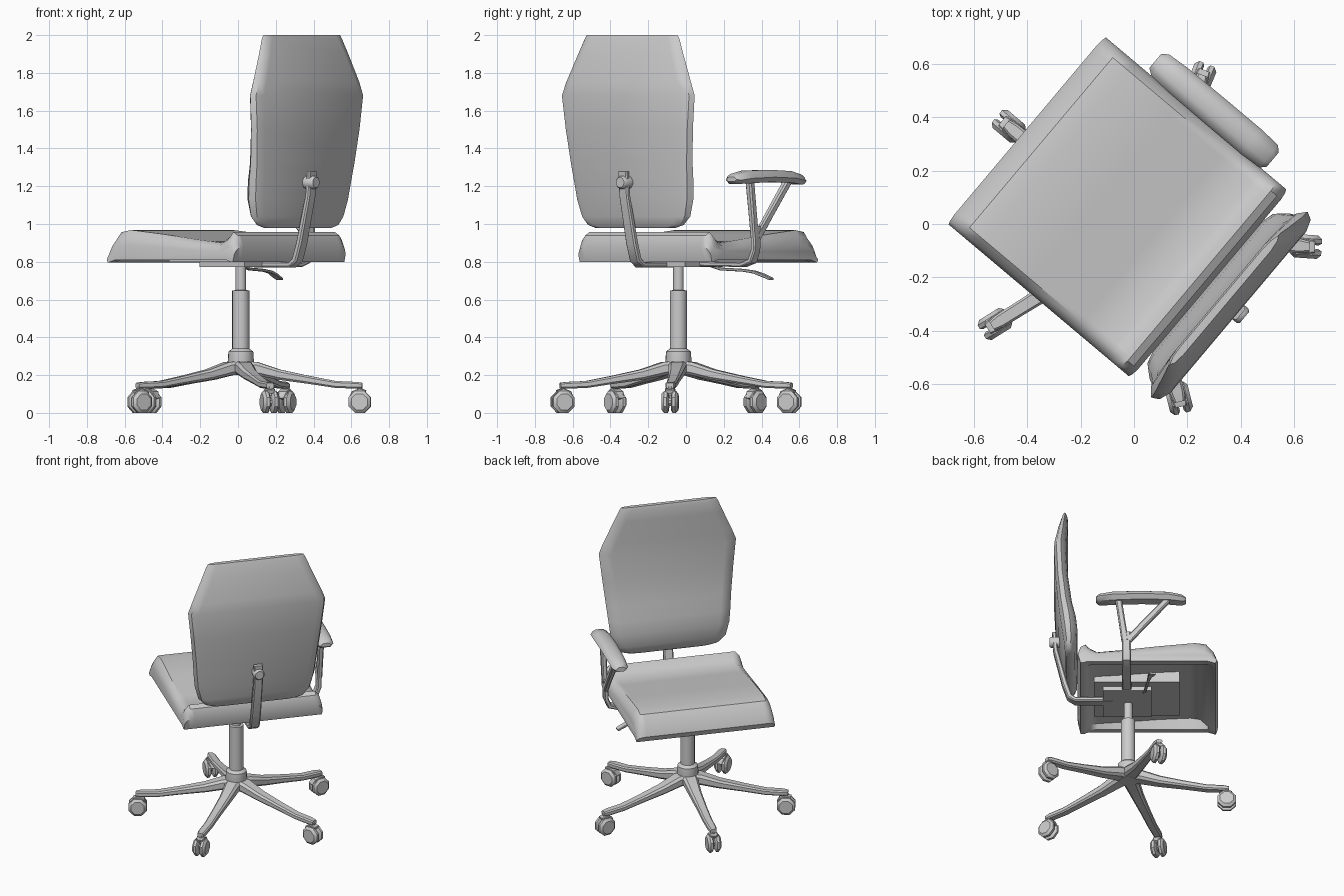
import bpy, bmesh, math
from mathutils import Vector, Matrix

if "Cube" in bpy.data.objects:
    bpy.data.objects.remove(bpy.data.objects["Cube"])

# Chair frame: local x = sitter's right, y = forward, origin on the gas column
CHAIR = Matrix.Translation((0.015, -0.04, 0)) @ Matrix.Rotation(math.radians(49.9), 4, 'Z')


def loft(name, rings, mat=Matrix(), angle=40):
    """Skin a list of equal-length closed rings and cap both ends."""
    bm = bmesh.new()
    vs = [[bm.verts.new(p) for p in r] for r in rings]
    n = len(rings[0])
    for a, b in zip(vs, vs[1:]):
        for i in range(n):
            j = (i + 1) % n
            bm.faces.new((a[i], a[j], b[j], b[i]))
    bm.faces.new(vs[0][::-1])
    bm.faces.new(vs[-1])
    bmesh.ops.recalc_face_normals(bm, faces=bm.faces)
    me = bpy.data.meshes.new(name)
    bm.to_mesh(me)
    bm.free()
    ob = bpy.data.objects.new(name, me)
    bpy.context.collection.objects.link(ob)
    ob.matrix_world = CHAIR @ mat
    bpy.ops.object.select_all(action='DESELECT')
    bpy.context.view_layer.objects.active = ob
    ob.select_set(True)
    bpy.ops.object.shade_smooth_by_angle(angle=math.radians(angle))
    return ob


def lathe(name, profile, mat=Matrix(), n=16, axis='Z'):
    """Revolve (radius, offset) pairs around an axis."""
    rings = []
    for r, h in profile:
        ring = []
        for k in range(n):
            t = 2 * math.pi * (k + 0.5) / n
            c, s = r * math.cos(t), r * math.sin(t)
            ring.append({'Z': (c, s, h), 'Y': (c, h, s), 'X': (h, c, s)}[axis])
        rings.append(ring)
    return loft(name, rings, mat)


def sweep(name, path, side, mat=Matrix()):
    """Chamfered bar along (x, y, z, width, thickness); width lies along side."""
    side = Vector(side)
    pts = [Vector(p[:3]) for p in path]
    rings = []
    for i, p in enumerate(path):
        t = (pts[min(i + 1, len(pts) - 1)] - pts[max(i - 1, 0)]).normalized()
        nrm = side.cross(t).normalized()
        w, h = p[3] / 2, p[4] / 2
        c = min(w, h) * 0.45
        sec = [(w, h - c), (w - c, h), (c - w, h), (-w, h - c),
               (-w, c - h), (c - w, -h), (w - c, -h), (w, c - h)]
        rings.append([pts[i] + side * a + nrm * b for a, b in sec])
    return loft(name, rings, mat)


def box(name, x0, x1, y0, y1, z0, z1):
    ring = lambda z: [(x0, y0, z), (x1, y0, z), (x1, y1, z), (x0, y1, z)]
    return loft(name, [ring(z0), ring(z1)])


# Seat: paired top and underside profile, waterfall front and raised rear lip
top = [(.575, .83), (.548, .90), (.50, .957), (.43, .968), (.2, .945), (-.05, .915),
       (-.2, .90), (-.25, .93), (-.275, .957), (-.305, .94), (-.325, .88)]
bot = [(.56, .795), (.51, .82), (.46, .87), (.40, .88), (.2, .87), (-.05, .85),
       (-.2, .84), (-.24, .83), (-.26, .81), (-.285, .80), (-.305, .80)]
rings = []
SEAT_X, SEAT_W = 0.03, 0.458
for x, blend, skirt in ((-1, .5, 1), (-.97, .2, 1), (-.91, 0, 1), (-.86, 0, 0),
                        (.86, 0, 0), (.91, 0, 1), (.97, .2, 1), (1, .5, 1)):
    X = SEAT_X + x * SEAT_W
    low = [(y, min(z, .81) if skirt else z) for y, z in bot]
    up = [(a[0] + (b[0] - a[0]) * blend, a[1] + (b[1] - a[1]) * blend) for a, b in zip(top, low)]
    rings.append([(X, y, z) for y, z in up + low[::-1]])
loft("seat", rings)

# Backrest: stacked sections (z, half width, front y, rear y)
rings = []
for z, w, f, r in ((.98, .28, -.36, -.395), (.995, .33, -.345, -.405), (1.04, .37, -.33, -.41),
                   (1.13, .395, -.325, -.425), (1.22, .405, -.335, -.437), (1.32, .415, -.36, -.45),
                   (1.5, .435, -.385, -.467), (1.68, .455, -.395, -.475), (1.75, .428, -.393, -.472),
                   (1.9, .362, -.387, -.447), (1.98, .328, -.386, -.428), (2.0, .315, -.392, -.42)):
    d = f - r
    half = [(w - .075, f), (w - .03, f - d * .12), (w, f - d * .45), (w - .015, r + d * .2), (w - .06, r)]
    sec = half + [(-x, y) for x, y in half[::-1]]
    rings.append([(x + .02, y, z) for x, y in sec])
loft("backrest", rings)

# Back support bar and clamp knob
sweep("back_support", [(.02, -.475, 1.28, .06, .025), (.02, -.465, 1.15, .06, .03),
                       (.02, -.405, .90, .065, .035), (.02, -.375, .81, .065, .035),
                       (.02, -.34, .785, .07, .03), (.02, -.1, .785, .07, .03)], (1, 0, 0))
lathe("back_knob", [(.036, -.44), (.036, -.495), (.028, -.505)],
      Matrix.Translation((.02, 0, 1.22)), 12, 'Y')

# Tilt mechanism under the seat
box("mount_plate", -.2, .24, -.22, .33, .80, .88)
box("tilt_box", -.16, .18, -.16, .15, .772, .80)

# Armrest on the right side: pad, stem, two struts
rings = []
for y, w, z0, z1 in ((-.205, .035, 1.225, 1.25), (-.185, .055, 1.212, 1.265), (-.1, .06, 1.215, 1.282),
                     (.08, .06, 1.222, 1.287), (.26, .058, 1.218, 1.28), (.345, .052, 1.208, 1.262),
                     (.37, .035, 1.215, 1.245)):
    c = (z1 - z0) * .4
    sec = [(w - c, z0), (w, z0 + c), (w - .01, z1 - c * .6), (w - c - .01, z1)]
    sec += [(-x, z) for x, z in sec[::-1]]
    rings.append([(.54 + x, y, z) for x, z in sec])
loft("arm_pad", rings)
sweep("arm_stem", [(.1, -.01, .79, .06, .025), (.46, -.01, .785, .06, .025), (.52, -.01, .805, .06, .03),
                   (.542, -.01, .86, .055, .03), (.545, -.01, .99, .055, .03)], (0, 1, 0))
for nm, y0, y1 in (("rear", -.02, -.06), ("front", 0, .25)):
    sweep("arm_strut_" + nm, [(.545, y0, .93, .03, .045), (.545, y0 * .6 + y1 * .4, 1.05, .035, .042),
                              (.545, y1, 1.225, .04, .042)], (1, 0, 0))

# Height lever with paddle end
sweep("height_lever", [(.13, .1, .782, .018, .015), (.2, .11, .762, .018, .015), (.34, .13, .755, .018, .015),
                       (.41, .14, .745, .03, .015), (.455, .15, .73, .045, .015), (.51, .16, .708, .04, .012)],
      (-.15, .988, 0))

# Gas column and hub
lathe("gas_column", [(.028, .79), (.028, .65), (.046, .648), (.046, .34), (.066, .325), (.07, .27), (.06, .20)])

# Five-star base with twin-wheel casters
for k in range(5):
    m = Matrix.Rotation(math.radians(-53.9 + 72 * k), 4, 'Z')
    sweep(f"base_leg_{k}", [(0, 0, .24, .10, .07), (.08, 0, .235, .095, .07), (.2, 0, .203, .075, .055),
                            (.36, 0, .175, .062, .042), (.5, 0, .151, .056, .036),
                            (.61, 0, .146, .054, .036), (.645, 0, .144, .04, .03)], (0, 1, 0), m)
    at = m @ Matrix.Translation((.632, 0, 0))
    lathe(f"caster_stem_{k}", [(.015, .09), (.015, .14)], at, 8)
    sweep(f"caster_hood_{k}", [(-.05, 0, .075, .03, .02), (-.035, 0, .108, .055, .018),
                               (0, 0, .122, .055, .018), (.03, 0, .112, .045, .018)], (0, 1, 0), at)
    lathe(f"caster_axle_{k}", [(.022, -.015), (.022, .015)], at @ Matrix.Translation((0, 0, .058)), 8, 'Y')
    for s in (-1, 1):
        lathe(f"caster_wheel_{k}_{'l' if s < 0 else 'r'}",
              [(.05, s * .007), (.0628, s * .014), (.0628, s * .03), (.046, s * .044)],
              at @ Matrix.Translation((0, 0, .058)), 8, 'Y')
